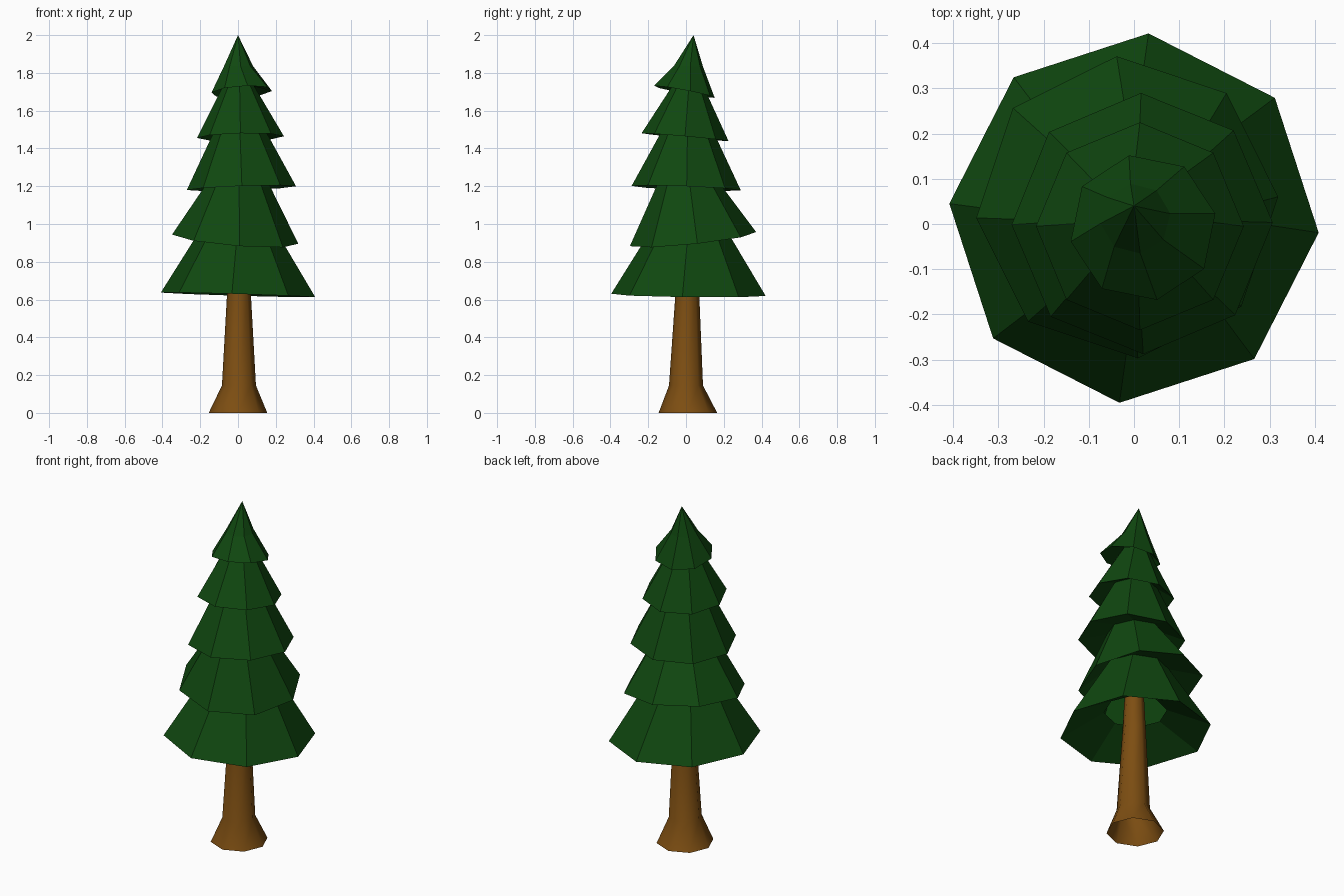
import bpy, bmesh, math

if "Cube" in bpy.data.objects:
    bpy.data.objects.remove(bpy.data.objects["Cube"])

SIDES = 8


def material(name, rgb):
    m = bpy.data.materials.new(name)
    m.diffuse_color = (*rgb, 1)
    m.use_nodes = True
    m.node_tree.nodes["Principled BSDF"].inputs["Base Color"].default_value = m.diffuse_color
    return m


def loft(name, rings, mat, apex=None, smooth=False):
    """Skin octagonal rings (cx, cy, z, radius, twist_deg, slope_x, slope_y), bottom to top."""
    bm = bmesh.new()
    loops = []
    for cx, cy, z, r, twist, sx, sy in rings:
        loop = []
        for i in range(SIDES):
            a = math.radians(twist) + math.tau * i / SIDES
            dx, dy = r * math.cos(a), r * math.sin(a)
            loop.append(bm.verts.new((cx + dx, cy + dy, z + sx * dx + sy * dy)))
        loops.append(loop)
    for lo, hi in zip(loops, loops[1:]):
        for i in range(SIDES):
            j = (i + 1) % SIDES
            bm.faces.new((lo[i], lo[j], hi[j], hi[i]))
    if apex:
        tip = bm.verts.new(apex)
        for i in range(SIDES):
            bm.faces.new((loops[-1][i], loops[-1][(i + 1) % SIDES], tip))
    for f in bm.faces:
        f.smooth = smooth
    mesh = bpy.data.meshes.new(name)
    bm.to_mesh(mesh)
    bm.free()
    mesh.materials.append(mat)
    obj = bpy.data.objects.new(name, mesh)
    bpy.context.collection.objects.link(obj)
    return obj


bark = material("brown bark", (0.205, 0.076, 0.006))
needles = material("dark green needles", (0.005, 0.064, 0.005))

# Trunk: flared foot, then a slow taper up into the branches
loft("trunk", [
    (0, 0.01, 0.0, 0.155, 0, 0, 0),
    (0.005, 0, 0.145, 0.09, 0, 0, 0),
    (0.005, 0.007, 0.63, 0.063, 0, 0, 0),
    (0.005, 0.008, 0.85, 0.052, 0, 0, 0),
], bark, smooth=True)

# Foliage: zigzag of narrow necks and wide, slightly tilted rims
loft("foliage", [
    (0, 0.012, 0.75, 0.17, 0, 0, 0),
    (0, 0.013, 0.625, 0.41, -4.5, -0.03, -0.012),   # tier 1 rim
    (0, 0.015, 1.0, 0.18, 0, 0, 0),
    (-0.015, 0.037, 0.92, 0.335, 4, -0.08, 0.106),  # tier 2 rim
    (0, 0.012, 1.23, 0.155, 2, 0, 0),
    (0.018, 0.001, 1.19, 0.289, 0.5, 0.035, -0.04), # tier 3 rim
    (0.01, 0.008, 1.50, 0.132, 0, 0, 0),
    (0.013, -0.005, 1.46, 0.23, 0, 0.02, -0.09),    # tier 4 rim
    (0.003, 0.01, 1.735, 0.08, 4, 0, 0),
    (0.02, -0.008, 1.70, 0.163, 11, 0.06, -0.19),   # tier 5 rim
    (0.003, 0.012, 1.835, 0.078, 8, 0, 0),
], needles, apex=(0, 0.04, 2.0))
